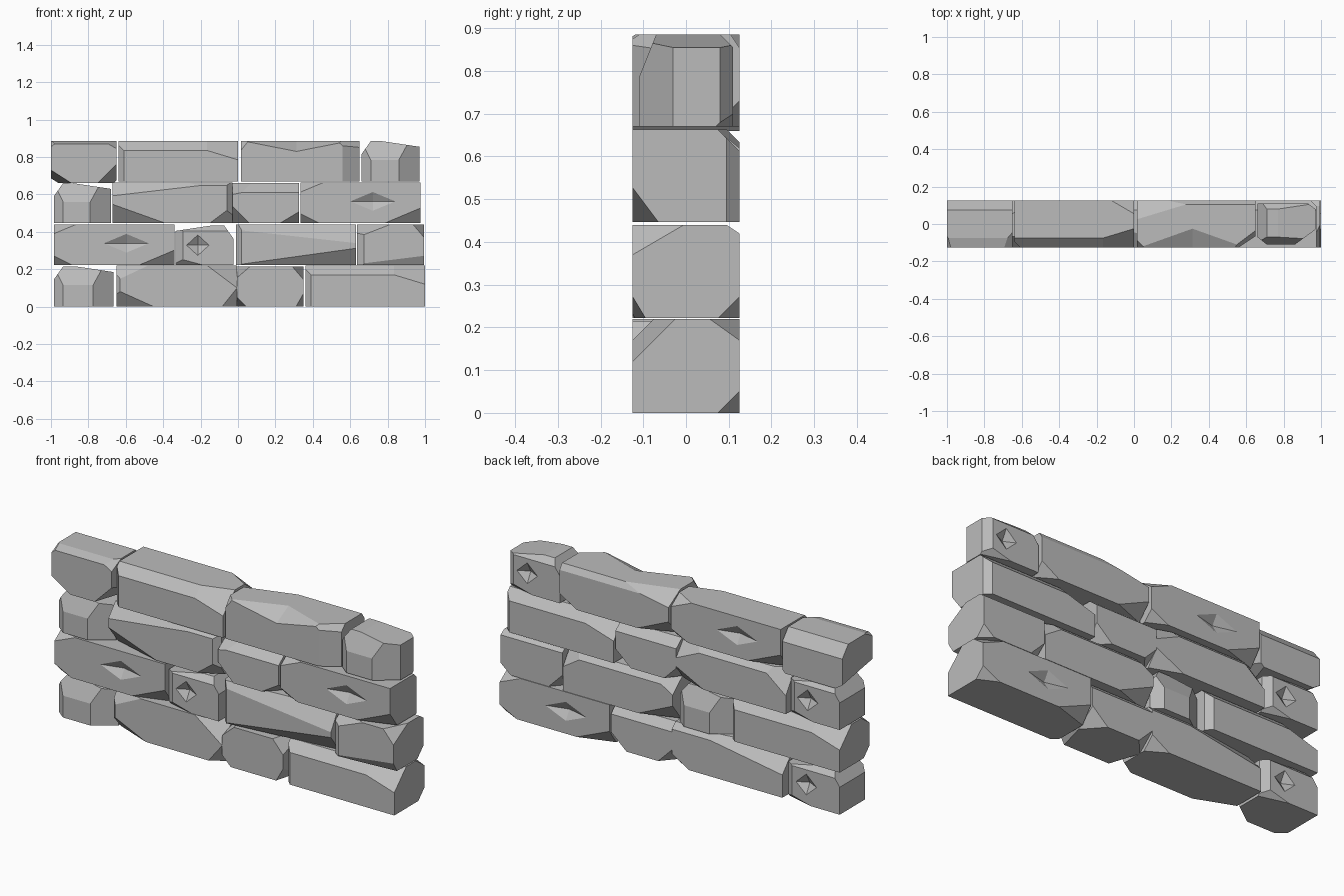
import bpy
import bmesh
from mathutils import Vector

default_cube = bpy.data.objects.get("Cube")
if default_cube:
    bpy.data.objects.remove(default_cube)

# Stone colour
GREY = (0.5, 0.5, 0.5, 1)
stone_grey = bpy.data.materials.new("stone_grey")
stone_grey.use_nodes = True
stone_grey.diffuse_color = GREY
shader = stone_grey.node_tree.nodes["Principled BSDF"]
shader.inputs["Base Color"].default_value = GREY
shader.inputs["Roughness"].default_value = 0.9


def add_object(name, bm):
    mesh = bpy.data.meshes.new(name)
    bm.to_mesh(mesh)
    bm.free()
    obj = bpy.data.objects.new(name, mesh)
    bpy.context.collection.objects.link(obj)
    return obj


def chip(bm, half, cut):
    """Slice off a corner or edge; signs pick the side, 0 runs along that axis."""
    normal, reach = Vector(), -1.0
    for axis, size in enumerate(cut):
        if size:
            normal[axis] = 100 / size
            reach += half[axis] * 100 / abs(size)
    point = normal * (reach / normal.length_squared)
    geom = bm.verts[:] + bm.edges[:] + bm.faces[:]
    bmesh.ops.bisect_plane(bm, geom=geom, plane_co=point, plane_no=normal,
                           clear_outer=True)
    rim = [e for e in bm.edges if e.is_boundary]
    if rim:
        bmesh.ops.holes_fill(bm, edges=rim)


def dent(obj, centre, size):
    """Carve a shallow diamond-shaped hollow."""
    bm = bmesh.new()
    for axis in range(3):
        for sign in (-1, 1):
            offset = Vector()
            offset[axis] = sign * size[axis]
            bm.verts.new(Vector(centre) + offset)
    bmesh.ops.convex_hull(bm, input=bm.verts[:])
    bmesh.ops.recalc_face_normals(bm, faces=bm.faces[:])
    cutter = add_object("dent_cutter", bm)
    cutter.hide_render = True
    carve = obj.modifiers.new("dent", 'BOOLEAN')
    carve.operation, carve.object, carve.solver = 'DIFFERENCE', cutter, 'EXACT'
    graph = bpy.context.evaluated_depsgraph_get()
    carved = bpy.data.meshes.new_from_object(obj.evaluated_get(graph))
    obj.modifiers.clear()
    obj.data = carved
    bpy.data.objects.remove(cutter)


def stone(name, x0, x1, z0, z1, cuts, hollow=None, turned=False, depth=0.125):
    """A block with chipped corners; turned swaps front and back."""
    half = Vector(((x1 - x0) / 2, depth, (z1 - z0) / 2))
    bm = bmesh.new()
    bmesh.ops.create_cube(bm, size=2)
    bmesh.ops.scale(bm, vec=half, verts=bm.verts)
    for cut in cuts:
        chip(bm, half, cut)
    bmesh.ops.recalc_face_normals(bm, faces=bm.faces[:])
    obj = add_object(name, bm)
    if hollow:
        (x, side, z), size = hollow
        dent(obj, (x, side[0] * half.y, side[1] * half.z + z), size)
    obj.location = ((x0 + x1) / 2, 0, (z0 + z1) / 2)
    if turned:
        obj.rotation_euler.z = 3.14159265
    obj.data.materials.clear()
    obj.data.materials.append(stone_grey)
    return obj


# Chip sizes in hundredths for each kind of stone
LONG = [(33, -10, 10), (0, -1.5, 2), (0, -5, 5), (-3, -3, 0),
        (-19, 6, -8), (12, 7, 5), (10, 5, -5)]
SHORT = [(0, -4, 10), (11, -8, 0), (-5, -4, 0), (-5, 0, 7),
         (20, 0, 3), (15, 4, -4), (0, 3, 3), (4, 3, 0)]
ROUND = [(-7, -20, 6), (6, -20, 7), (-5, -15, -5), (4, -15, -7), (0, 4, 4),
         (-8, 9, -8), (9, 10, -8)]
LONG_DENT = ((-0.066, (1, 0), 0.008), (0.12, 0.03, 0.05))
SHORT_DENT = ((0.035, (1, 0), 0.0), (0.06, 0.03, 0.055))
EDGE_DENT = ((-0.02, (-1, 1), 0.0), (0.28, 0.1, 0.055))

# Bottom course
stone("bottom_short_stone", -0.985, -0.665, 0, 0.215, SHORT, SHORT_DENT)
stone("bottom_wedge_stone", -0.65, -0.005, 0, 0.22,
      [(-20, -8, -9), (16, -10, 12), (-17, -5, 8), (8, -5, -10),
       (-60, 9, 10), (0, 3, 3), (10, 6, -6), (-2, -2, 0)])
stone("bottom_round_stone", -0.005, 0.35, 0, 0.215, ROUND)
stone("bottom_long_stone", 0.36, 1.0, 0, 0.22, LONG, LONG_DENT)

# Second course
stone("second_long_stone", -0.985, -0.34, 0.222, 0.44, LONG, LONG_DENT, True)
stone("second_short_stone", -0.335, -0.025, 0.222, 0.435, SHORT, SHORT_DENT, True)
stone("second_wedge_stone", -0.01, 0.63, 0.222, 0.44,
      [(65, -7, -9), (90, -6, 10), (-3, -3, 0), (-12, 8, 7), (14, 6, 9),
       (-20, 7, -9), (0, 3, 3)])
stone("second_round_stone", 0.635, 0.995, 0.222, 0.44,
      [(-18, -9, 7), (6, -12, 7), (40, -3, -5), (-4, -3, 0), (0, 3, 2),
       (-8, 9, -8), (6, 5, -5)])

# Third course
stone("third_short_stone", -0.985, -0.68, 0.447, 0.66, SHORT, SHORT_DENT)
stone("third_wedge_stone", -0.67, -0.03, 0.447, 0.663,
      [(-28, -8, -10), (12, -6, -9), (-60, -6, 7), (0, -2, 1.5), (3, -3, 0),
       (-15, 8, 12), (20, 7, 9), (16, 6, -8), (0, 3, 3)])
stone("third_round_stone", -0.03, 0.325, 0.447, 0.66,
      [(-30, -9, 6), (0, -6, 5), (-9, -10, -9), (10, -10, -6), (0, 5, 4),
       (9, 9, -8), (-7, 9, -7)])
stone("third_long_stone", 0.335, 0.975, 0.447, 0.663, LONG, LONG_DENT, True)

# Top course
stone("top_round_stone", -1.0, -0.65, 0.66, 0.885,
      [(-11, -40, -7), (10, -30, -10), (7, -8, 4), (0, -5, 1.5), (0, 5, 6),
       (-4, -6, 3)])
stone("top_long_stone", -0.64, 0.0, 0.67, 0.885, LONG, LONG_DENT)
stone("top_wedge_stone", 0.015, 0.65, 0.67, 0.885,
      [(9, -6, 0), (12, -9, 10), (-33, 10, 6), (-4, -4, 5), (10, 6, -6),
       (0, 2, 3), (-18, 7, -8)], EDGE_DENT)
stone("top_short_stone", 0.66, 0.97, 0.67, 0.885, SHORT, SHORT_DENT, depth=0.11)
